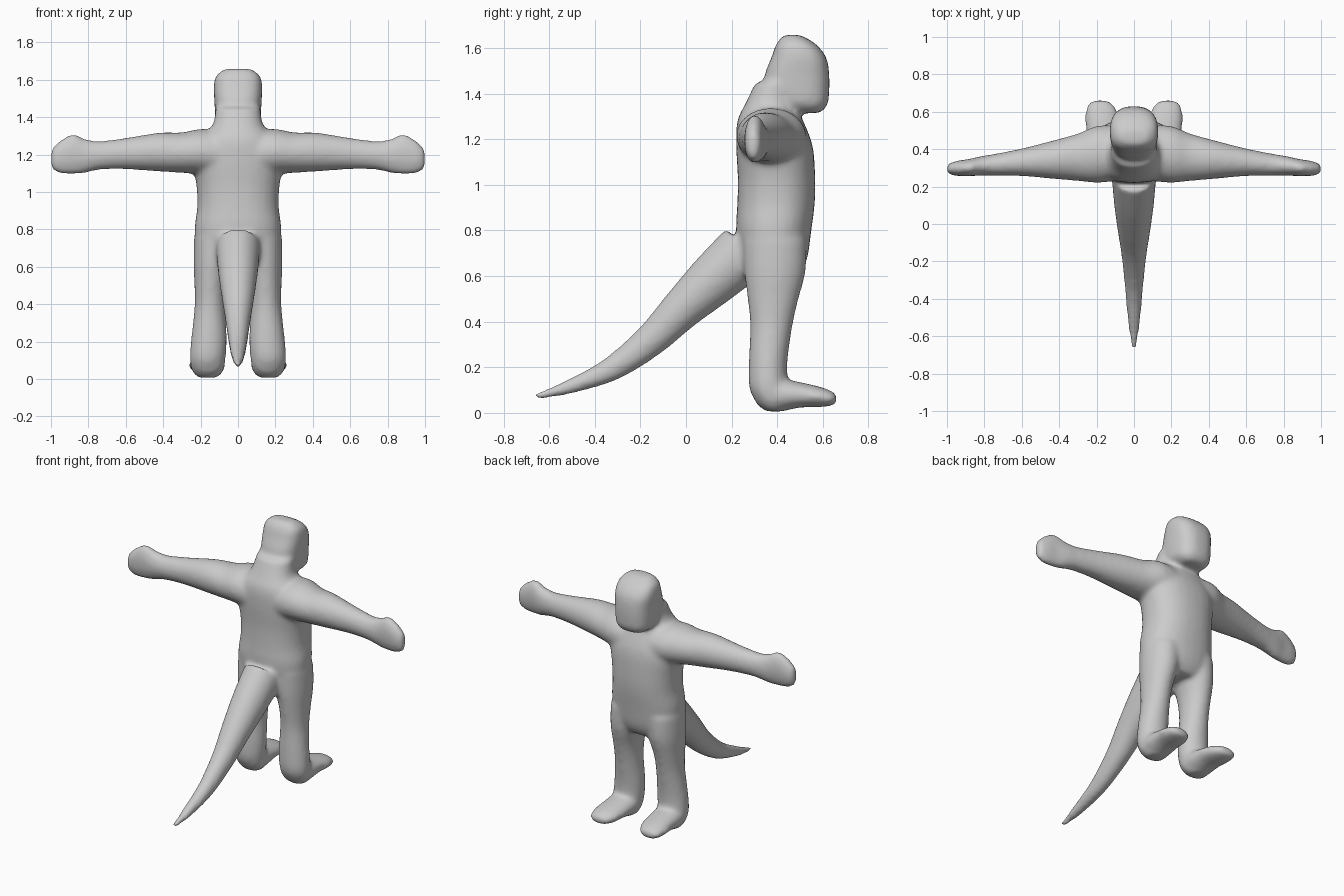
import bpy, bmesh, math
from mathutils import Vector

SIDES = 28
bm = bmesh.new()


def catmull(p0, p1, p2, p3, t):
    return 0.5 * (2 * p1 + (p2 - p0) * t + (2 * p0 - 5 * p1 + 4 * p2 - p3) * t * t
                  + (3 * p1 - p0 - 3 * p2 + p3) * t ** 3)


def loft(sections, u, v, power=1.0, steps=4):
    """Closed tube through (x, y, z, half_u, half_v) sections; power < 1 squares the rings."""
    s = [Vector(sec) for sec in sections]
    pts = []
    for i in range(len(s) - 1):
        a, d = s[max(i - 1, 0)], s[min(i + 2, len(s) - 1)]
        pts += [catmull(a, s[i], s[i + 1], d, k / steps) for k in range(steps)]
    pts.append(s[-1])
    rings = []
    for p in pts:
        ring = []
        for k in range(SIDES):
            ang = 2 * math.pi * k / SIDES
            c, n = math.cos(ang), math.sin(ang)
            c = math.copysign(abs(c) ** power, c)
            n = math.copysign(abs(n) ** power, n)
            co = Vector(p[:3]) + Vector(u) * (c * max(p[3], 0.004)) + Vector(v) * (n * max(p[4], 0.004))
            ring.append(bm.verts.new(co))
        rings.append(ring)
    faces = [bm.faces.new(rings[0]), bm.faces.new(rings[-1])]
    for r0, r1 in zip(rings, rings[1:]):
        for k in range(SIDES):
            j = (k + 1) % SIDES
            faces.append(bm.faces.new((r0[k], r0[j], r1[j], r1[k])))
    bmesh.ops.recalc_face_normals(bm, faces=faces)


X, Y, Z = (1, 0, 0), (0, 1, 0), (0, 0, 1)

# torso and neck
loft([(0, .39, .60, .15, .10), (0, .385, .67, .215, .145), (0, .385, .80, .232, .165),
      (0, .395, .92, .218, .17), (0, .397, 1.03, .222, .17), (0, .388, 1.17, .24, .168),
      (0, .37, 1.28, .20, .145), (0, .37, 1.36, .135, .108), (0, .40, 1.45, .12, .095)],
     X, Y, 0.88)

# head
loft([(0, .55, 1.315, .07, .04), (0, .51, 1.35, .112, .11), (0, .49, 1.40, .122, .138),
      (0, .487, 1.48, .126, .142), (0, .495, 1.56, .130, .12), (0, .482, 1.62, .118, .085),
      (0, .465, 1.658, .07, .035)], X, Y, 0.75)

# tail
loft([(0, .26, .71, .12, .13), (0, .12, .585, .108, .115), (0, -.02, .455, .09, .092),
      (0, -.16, .315, .068, .073), (0, -.33, .19, .05, .055), (0, -.50, .118, .036, .036),
      (0, -.61, .083, .022, .022), (0, -.665, .072, .014, .014)], X, (0, -.64, .77))

for side in (-1, 1):
    # arm and hand
    loft([(side * x, y, z, a, b) for x, y, z, a, b in (
        (.08, .38, 1.20, .15, .13), (.20, .372, 1.215, .152, .122), (.30, .357, 1.21, .127, .108),
        (.42, .345, 1.213, .105, .104), (.60, .33, 1.205, .074, .084), (.74, .317, 1.195, .059, .077),
        (.82, .31, 1.192, .052, .092), (.88, .302, 1.202, .046, .109), (.95, .297, 1.187, .040, .090),
        (1.0, .295, 1.175, .026, .052))], Y, Z)
    # leg
    loft([(side * x, y, z, a, b) for x, y, z, a, b in (
        (.125, .39, .76, .11, .14), (.135, .39, .62, .103, .135), (.147, .382, .50, .086, .112),
        (.150, .374, .38, .083, .093), (.155, .36, .22, .095, .085), (.162, .362, .11, .096, .085),
        (.162, .38, .04, .082, .068), (.162, .39, .006, .05, .04))], X, Y)
    # foot
    loft([(side * x, y, z, a, b) for x, y, z, a, b in (
        (.160, .31, .09, .07, .055), (.162, .40, .08, .094, .074), (.166, .50, .079, .092, .056),
        (.172, .58, .071, .090, .046), (.178, .635, .064, .072, .034), (.182, .662, .06, .04, .02))],
         X, Z)

# fuse all parts into one smooth skin
mesh = bpy.data.meshes.new("tailed_figure")
bm.to_mesh(mesh)
bm.free()
figure = bpy.data.objects.new("tailed_figure", mesh)
bpy.context.collection.objects.link(figure)
grey = bpy.data.materials.new("plain grey")
grey.diffuse_color = (0.6, 0.6, 0.6, 1)
mesh.materials.append(grey)

remesh = figure.modifiers.new("fuse", 'REMESH')
remesh.mode = 'VOXEL'
remesh.voxel_size = 0.013
remesh.use_smooth_shade = True
relax = figure.modifiers.new("relax", 'SMOOTH')
relax.factor = 0.5
relax.iterations = 12
